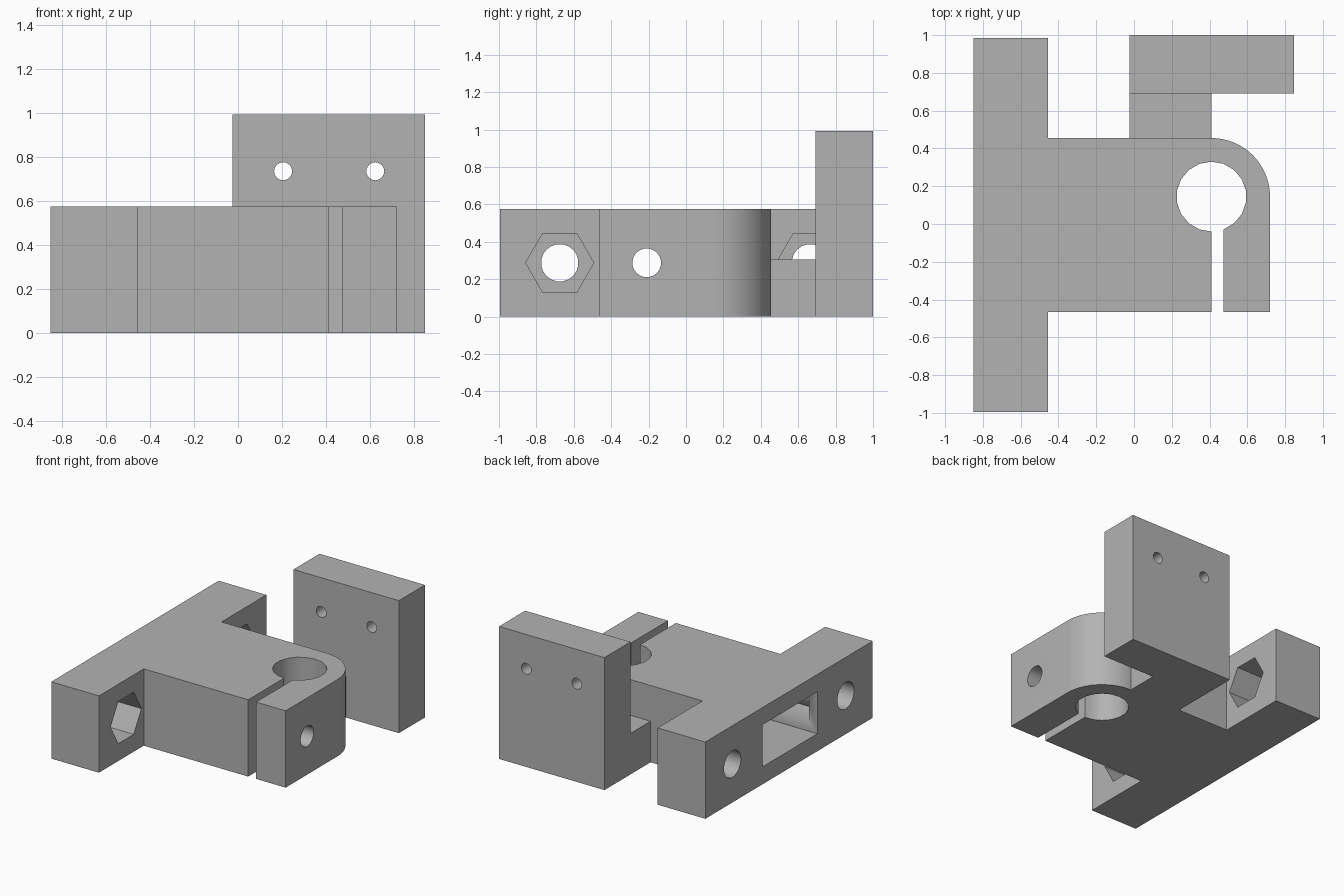
import bpy, bmesh, math
from mathutils import Vector

if "Cube" in bpy.data.objects:
    bpy.data.objects.remove(bpy.data.objects["Cube"])

grey = bpy.data.materials.new("plain grey")
grey.diffuse_color = (0.45, 0.45, 0.45, 1)
grey.use_nodes = True
grey.node_tree.nodes["Principled BSDF"].inputs["Base Color"].default_value = grey.diffuse_color


def prism(name, points, direction):
    """Extrude a closed outline of 3D points along a direction."""
    bm = bmesh.new()
    face = bm.faces.new([bm.verts.new(p) for p in points])
    new = bmesh.ops.extrude_face_region(bm, geom=[face])["geom"]
    bmesh.ops.translate(bm, vec=direction,
                        verts=[g for g in new if isinstance(g, bmesh.types.BMVert)])
    bmesh.ops.recalc_face_normals(bm, faces=bm.faces)
    mesh = bpy.data.meshes.new(name)
    bm.to_mesh(mesh)
    bm.free()
    ob = bpy.data.objects.new(name, mesh)
    bpy.context.collection.objects.link(ob)
    mesh.materials.append(grey)
    return ob


def box(name, x0, x1, y0, y1, z0, z1):
    return prism(name, [(x0, y0, z0), (x1, y0, z0), (x1, y1, z0), (x0, y1, z0)],
                 (0, 0, z1 - z0))


def arc(cx, cy, r, a0, a1, n):
    return [(cx + r * math.cos(math.radians(a0 + (a1 - a0) * i / n)),
             cy + r * math.sin(math.radians(a0 + (a1 - a0) * i / n))) for i in range(n + 1)]


def bore_x(y, z, r, x0, x1, sides=20, turn=9):
    ring = arc(y, z, r, turn, turn + 360, sides)[:-1]
    return prism("cutter", [(x0, a, b) for a, b in ring], (x1 - x0, 0, 0))


def bore_y(x, z, r, y0, y1, sides=16):
    ring = arc(x, z, r, 0, 360, sides)[:-1]
    return prism("cutter", [(a, y0, b) for a, b in ring], (0, y1 - y0, 0))


def cut(ob, cutters):
    for c in cutters:
        mod = ob.modifiers.new("cut", "BOOLEAN")
        mod.operation, mod.solver, mod.object = "DIFFERENCE", "EXACT", c
    bpy.context.view_layer.update()
    mesh = bpy.data.meshes.new_from_object(
        ob.evaluated_get(bpy.context.evaluated_depsgraph_get()))
    ob.modifiers.clear()
    ob.data = mesh
    for c in cutters:
        bpy.data.objects.remove(c)


# Body: crossbar, block and slotted round clamp in one outline
HX, HY = 0.41, 0.145
outline = [(-0.85, -0.995), (-0.455, -0.995), (-0.455, -0.465), (HX, -0.465)]
outline += arc(HX, HY, 0.185, 270, -69.4, 17)
outline += [(0.475, -0.465), (0.72, -0.465)]
outline += arc(HX, HY, 0.31, 0, 90, 16)
outline += [(-0.455, 0.455), (-0.455, 0.985), (-0.85, 0.985)]
body = prism("clamp_body", [(x, y, 0) for x, y in outline], (0, 0, 0.575))

# Bolt holes with hexagonal nut pockets at both ends of the crossbar
MZ = 0.288
cutters = []
for y in (-0.675, 0.665):
    cutters.append(bore_x(y, MZ, 0.1, -0.95, -0.5))
    cutters.append(bore_x(y, MZ, 0.182, -0.455 - 0.27, -0.4, 6, 0))
# Clamp screw hole, its nut trap and the rectangular recess on the left
cutters.append(bore_x(-0.21, MZ, 0.077, -0.5, 0.8))
cutters.append(bore_x(-0.21, MZ, 0.18, -0.78, 0.0, 6, 0))
cutters.append(box("cutter", -0.95, -0.35, -0.34, 0.31, 0.131, 0.445))
cut(body, cutters)

# Low connecting block behind the body
connector = box("connector_block", -0.025, 0.41, 0.455, 0.692, 0, 0.307)

# Upright plate with two screw holes
plate = box("mounting_plate", -0.025, 0.848, 0.692, 1.0, 0, 0.992)
cut(plate, [bore_y(x, 0.735, 0.041, 0.6, 1.1) for x in (0.205, 0.623)])

# Smooth the round surfaces, keep edges sharp
bpy.ops.object.select_all(action="DESELECT")
for ob in (body, plate):
    ob.select_set(True)
bpy.context.view_layer.objects.active = body
bpy.ops.object.shade_smooth_by_angle(angle=math.radians(30))
